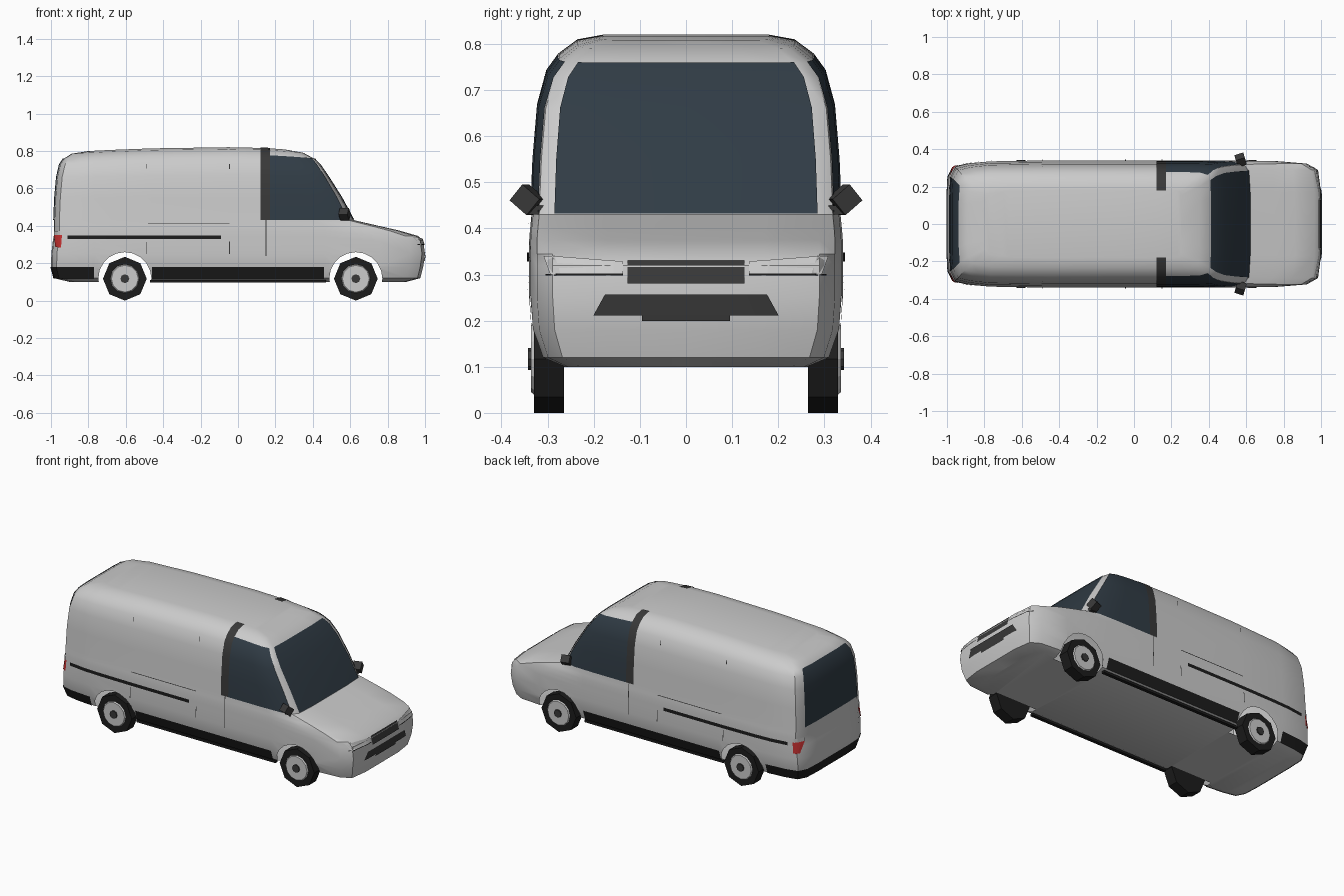
import bpy, bmesh, math
from mathutils import Vector
from mathutils.bvhtree import BVHTree

if "Cube" in bpy.data.objects:
    bpy.data.objects.remove(bpy.data.objects["Cube"])


def material(name, r, g, b):
    m = bpy.data.materials.new(name)
    m.diffuse_color = (r, g, b, 1)
    m.use_nodes = True
    m.node_tree.nodes["Principled BSDF"].inputs["Base Color"].default_value = m.diffuse_color
    return m


PAINT = material("paint", .55, .55, .55)
GLASS = material("dark_glass", .03, .045, .06)
BLACK = material("black_trim", .012, .012, .012)
DARK = material("grille_grey", .04, .04, .04)
RED = material("red_lens", .55, .03, .03)
LIGHT = material("light_grey", .7, .7, .72)


def smooth(ob, angle=35):
    bpy.ops.object.select_all(action='DESELECT')
    bpy.context.view_layer.objects.active = ob
    ob.select_set(True)
    bpy.ops.object.shade_smooth_by_angle(angle=math.radians(angle))


def make(name, verts, faces, mat):
    me = bpy.data.meshes.new(name)
    me.from_pydata(verts, [], faces)
    me.materials.append(mat)
    ob = bpy.data.objects.new(name, me)
    bpy.context.collection.objects.link(ob)
    return ob


# Body levels: height, rear x, front x, half width
LEVELS = [(.10, -.90, .90, .27), (.12, -.985, .975, .315), (.18, -1, .99, .335),
          (.25, -.998, 1, .34), (.32, -.99, .99, .34), (.345, -.985, .965, .34),
          (.375, -.985, .86, .34), (.40, -.985, .75, .338), (.43, -.985, .62, .335),
          (.55, -.98, .555, .33), (.67, -.97, .485, .32), (.745, -.955, .44, .30),
          (.78, -.935, .41, .275), (.81, -.89, .35, .235), (.82, -.80, .25, .18)]


def crown(x, z):
    # Roof falls gently to the front and rear
    if z < .6:
        return z
    t = (x + .05) / (.85 if x < -.05 else .45)
    return .6 + (z - .6) * (1 - .12 * min(t * t, 1.1))


def half_outline(xr, xf, w):
    a = min(.46, .17 + (xf - .17) * .5)
    d = xf - a
    cols = [(xr, 0), (xr, .45), (xr + .005, .75), (xr + .03, .9), (xr + .1, .95),
            (max(-.77, xr + .13), .985), (-.46, 1), (-.05, 1), (.12, 1), (.17, 1),
            (a, 1), (a + d * .55, .99), (a + d * .86, .95), (a + d * .97, .85),
            (xf, .5), (xf, 0)]
    return [(x, f * w) for x, f in cols]


N, M = 16, 30
verts = []
for z, xr, xf, w in LEVELS:
    half = half_outline(xr, xf, w)
    ring = half + [(x, -y) for x, y in half[-2:0:-1]]
    verts += [(x, y, crown(x, z)) for x, y in ring]


def cell(r, k):
    n = (k + 1) % M
    return (r * M + k, r * M + n, (r + 1) * M + n, (r + 1) * M + k)


faces = [cell(r, k) for r in range(len(LEVELS) - 1) for k in range(M)]
for base in (0, (len(LEVELS) - 1) * M):
    for i in range(N - 1):
        f = [base + i, base + i + 1, base + (M - i - 1) % M, base + (M - i) % M]
        faces.append(list(dict.fromkeys(f)))
body = make("van_body", verts, faces, PAINT)
bm = bmesh.new()
bm.from_mesh(body.data)
bmesh.ops.recalc_face_normals(bm, faces=bm.faces)
bm.to_mesh(body.data)
tree = BVHTree.FromBMesh(bm)
bm.verts.ensure_lookup_table()
raised = [v.co + v.normal * .003 for v in bm.verts]
bm.free()


def skin(name, rows, cols, mat):
    # Panel lying just above the body, on both sides
    fs = [cell(r, k) for r in rows for i in cols for k in (i, M - 1 - i)]
    used = sorted({v for f in fs for v in f})
    idx = {v: i for i, v in enumerate(used)}
    smooth(make(name, [raised[v] for v in used], [[idx[v] for v in f] for f in fs], mat))


skin("windscreen", range(8, 12), (13, 14), GLASS)
skin("door_windows", range(8, 12), range(9, 12), GLASS)
skin("door_pillars", range(8, 14), (8,), DARK)
skin("rear_window", range(8, 12), (0, 1), GLASS)
skin("rear_bumper", (1,), range(0, 5), BLACK)
skin("sills", (1,), range(6, 10), BLACK)


def decal(name, corners, view, mat, n=8):
    # Four outline corners projected on the body; view is 'side' or 'front'
    a, b, c, d = [Vector(p) for p in corners]
    for s in (1, -1):
        pts = []
        for i in range(n + 1):
            for p, q in ((a, b), (d, c)):
                u, z = p.lerp(q, i / n)
                if view == 'side':
                    hit = tree.ray_cast(Vector((u, s * 2, z)), Vector((0, -s, 0)))
                else:
                    hit = tree.ray_cast(Vector((2, s * u, z)), Vector((-1, 0, 0)))
                pts.append(hit[0] + hit[1] * .005)
        make(name, pts, [(2 * i, 2 * i + 2, 2 * i + 3, 2 * i + 1) for i in range(n)], mat)


def rect(u0, u1, z0, z1):
    return ((u0, z0), (u1, z0), (u1, z1), (u0, z1))


# Side strips, door seams, lamps
decal("side_strip", rect(-.91, -.09, .328, .348), 'side', BLACK)
for x, z0, z1 in ((-.045, .25, .73), (-.49, .25, .73), (.15, .24, .43)):
    decal("door_seam", rect(x - .002, x + .002, z0, z1), 'side', DARK, 1)
decal("slide_rail", rect(-.48, -.045, .409, .413), 'side', DARK)
decal("tail_lamp", ((-.972, .285), (-.945, .285), (-.94, .35), (-.98, .35)), 'side', RED, 4)
decal("tail_lamp_top", rect(-.98, -.94, .35, .372), 'side', LIGHT, 4)
# Front grilles and headlamps
decal("upper_grille", rect(0, .127, .28, .327), 'front', DARK)
decal("lower_grille", ((0, .212), (.2, .212), (.175, .256), (0, .256)), 'front', DARK)
decal("plate_mount", rect(0, .095, .2, .213), 'front', DARK)
decal("headlamp", ((.137, .297), (.29, .3), (.305, .338), (.137, .325)), 'front', LIGHT)
decal("headlamp_edge", ((.137, .297), (.3, .297), (.3, .301), (.137, .301)), 'front', BLACK)


def cylinder(name, x, y, z, r, depth, sides, mat, r2=None):
    bm = bmesh.new()
    bmesh.ops.create_cone(bm, cap_ends=True, segments=sides, radius1=r,
                          radius2=r if r2 is None else r2, depth=depth)
    ob = make(name, [], [], mat)
    bm.to_mesh(ob.data)
    bm.free()
    ob.location = (x, y, z)
    ob.rotation_euler.x = -math.pi / 2 if y > 0 else math.pi / 2
    return ob


# Wheels, hubs and the arches cut from the body
AXLES = (-.605, .63)
for x in AXLES:
    for s in (1, -1):
        cylinder("tyre", x, s * .297, .117, .117, .065, 8, BLACK)
        cylinder("wheel_rim", x, s * .33, .117, .082, .012, 12, LIGHT, .072)
        cylinder("wheel_hub", x, s * .338, .117, .024, .01, 8, DARK)
        cutter = cylinder("arch_cutter", x, s * .4, .117, .142, .32, 20, PAINT)
        cutter.hide_render = True
        bpy.context.view_layer.objects.active = body
        mod = body.modifiers.new("arch", 'BOOLEAN')
        mod.operation, mod.solver, mod.object = 'DIFFERENCE', 'EXACT', cutter
        bpy.ops.object.modifier_apply(modifier=mod.name)
        bpy.data.objects.remove(cutter)

# Open the arches into the hollow shell
bm = bmesh.new()
bm.from_mesh(body.data)
inner = [f for f in bm.faces if any(
    all(math.hypot(v.co.x - x, v.co.z - .117) < .1435 for v in f.verts) for x in AXLES)]
bmesh.ops.delete(bm, geom=inner, context='FACES')
bm.to_mesh(body.data)
bm.free()
smooth(body)


def box(name, loc, size, mat, rot=(0, 0, 0)):
    bm = bmesh.new()
    bmesh.ops.create_cube(bm, size=1)
    bmesh.ops.scale(bm, vec=size, verts=bm.verts)
    ob = make(name, [], [], mat)
    bm.to_mesh(ob.data)
    bm.free()
    ob.location, ob.rotation_euler = loc, rot
    return ob


# Door mirrors and lower side rails
for s in (1, -1):
    box("door_mirror", (.57, s * .343, .462), (.05, .05, .045), DARK, (s * math.radians(40), 0, s * .3))
    box("mirror_arm", (.57, s * .315, .44), (.03, .05, .02), DARK)
    box("lower_rail", (0, s * .3, .103), (.94, .02, .014), BLACK)
